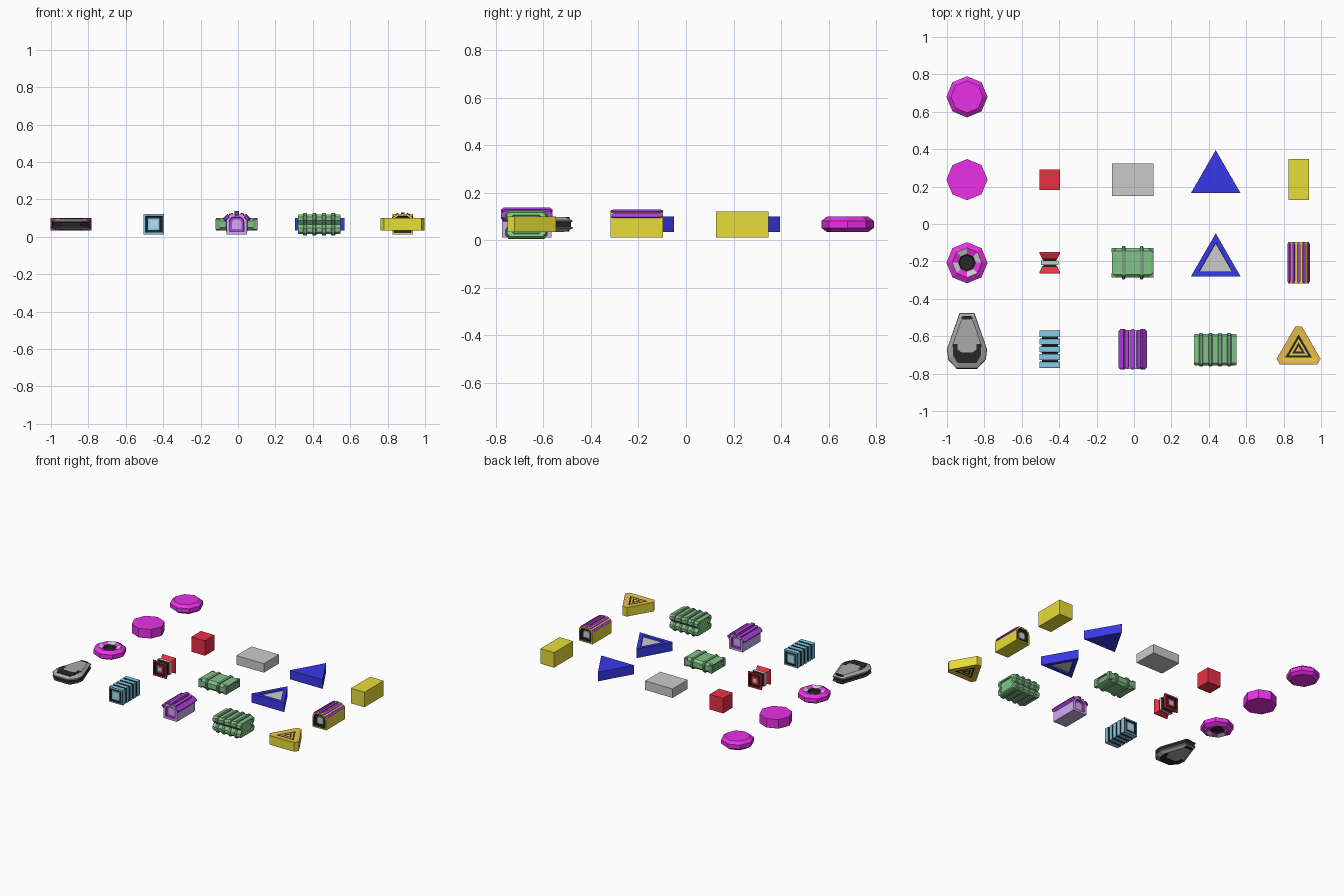
import bpy, bmesh
from math import sin, cos, pi, sqrt
from mathutils import Vector

if "Cube" in bpy.data.objects:
    bpy.data.objects.remove(bpy.data.objects["Cube"])

ZC = 0.067                                   # every piece is centred on this height
COL = [-0.893, -0.45, -0.007, 0.437, 0.88]
ROW = [0.68, 0.237, -0.207]
COLOURS = dict(
    magenta=(.82, .03, .8), black=(.02, .02, .02), grey=None, red=(.82, .03, .06),
    blue=(.04, .04, .8), yellow=(.8, .72, .04), purple=(.45, .05, .75),
    lavender=(.62, .42, .85), green=(.22, .55, .24), dkgreen=(.2, .38, .22),
    lime=(.25, .75, .25), cyan=(.22, .6, .82), pale=(.5, .72, .85), orange=(.88, .42, .1),
    amber=(.8, .58, .05), dark=(.17, .17, .17), mid=(.4, .4, .4))


def mat(name):
    m = bpy.data.materials.get(name)
    if m is None:
        m = bpy.data.materials.new(name)
        c = COLOURS[name] or (.7, .7, .7)
        m.diffuse_color = (*c, 1)
        m.use_nodes = True
        m.node_tree.nodes["Principled BSDF"].inputs["Base Color"].default_value = m.diffuse_color
    return m


def place(axis, u, v, t):
    return {'x': (t, u, v), 'y': (u, t, v), 'z': (u, v, t)}[axis]


def loft(name, centre, axis, profile, half, cap):
    """Mirrored loft. half = (scale or profile, offset, band colour), middle outward."""
    rings = [(s, -t) for s, t, _ in reversed(half)] + [(s, t) for s, t, _ in half]
    inner = [c for _, _, c in half]
    bands = list(reversed(inner[1:])) + inner
    bm, slots, verts = bmesh.new(), [], []

    def slot(c):
        if c not in slots:
            slots.append(c)
        return slots.index(c)
    for s, t in rings:
        pts = s if isinstance(s, list) else [(u * s, v * s) for u, v in profile]
        verts.append([bm.verts.new(place(axis, u, v, t)) for u, v in pts])
    n = len(verts[0])
    for k, c in enumerate(bands):
        for i in range(n):
            j = (i + 1) % n
            f = bm.faces.new((verts[k][i], verts[k][j], verts[k + 1][j], verts[k + 1][i]))
            f.material_index = slot(c if isinstance(c, str) else c[i % len(c)])
    for r in (verts[0], verts[-1]):
        bm.faces.new(r).material_index = slot(cap)
    bmesh.ops.recalc_face_normals(bm, faces=bm.faces)
    me = bpy.data.meshes.new(name)
    bm.to_mesh(me)
    bm.free()
    for c in slots:
        me.materials.append(mat(c))
    ob = bpy.data.objects.new(name, me)
    ob.location = (*centre, ZC)
    bpy.context.collection.objects.link(ob)
    return ob


def ngon(n, r=1.0, phase=0.0):
    return [(r * cos(phase + 2 * pi * i / n), r * sin(phase + 2 * pi * i / n)) for i in range(n)]


def rect(a, b):
    return [(-a, -b), (a, -b), (a, b), (-a, b)]


def chamfer(a, b, c):
    return [(-a + c, -b), (a - c, -b), (a, -b + c), (a, b - c),
            (a - c, b), (-a + c, b), (-a, b - c), (-a, -b + c)]


def mirrored(pts):
    return pts + [(-x, y) for x, y in reversed(pts)]


# --- plain blanks ---
OCT, TRI = ngon(8, .11), ngon(3, .153, pi / 2)
loft('bevelled_octagon', (COL[0], ROW[0]), 'z', OCT,
     [(1, .015, 'magenta'), (.78, .033, 'magenta')], 'magenta')
loft('octagon_block', (COL[0], ROW[1]), 'z', OCT, [(1, .033, 'magenta')], 'magenta')
loft('cube_block', (COL[1], ROW[1]), 'y', rect(.055, .055), [(1, .055, 'red')], 'red')
loft('grey_block', (COL[2], ROW[1]), 'z', rect(.111, .087), [(1, .033, 'grey')], 'grey')
loft('triangle_block', (COL[3], .242), 'z', TRI, [(1, .033, 'blue')], 'blue')
loft('yellow_block', (COL[4], ROW[1]), 'y', rect(.055, .055), [(1, .11, 'yellow')], 'yellow')

# --- octagon pod with recessed hub ---
loft('octagon_pod', (COL[0], ROW[2]), 'z', OCT,
     [(1, .015, 'magenta'), (.72, .033, 'magenta'), (.42, .022, ['grey', 'magenta']),
      (.36, .012, 'black')], 'black')

# --- grey hull with black markings ---
HULL, HC = mirrored([(.055, -.148), (.1, -.1), (.108, -.045), (.04, .15)]), (COL[0], -.626)
loft('hull', HC, 'z', HULL,
     [(.95, .01, 'black'), (1, .012, 'dark'), (.98, .018, 'dark'), (.75, .032, 'mid')], 'mid')
loft('hull_nose_marking', HC, 'z',
     mirrored([(.018, .095), (.03, .112), (.03, .13), (.015, .135)]), [(1, .031, 'black')], 'black')
loft('hull_rear_marking', HC, 'z',
     mirrored([(.05, -.118), (.075, -.075), (.075, -.015), (.05, -.015), (.05, -.045), (.03, -.06)]),
     [(1, .033, 'black')], 'black')

# --- red spool ---
loft('red_spool', (COL[1], ROW[2]), 'y', rect(.055, .055),
     [(.85, .012, 'grey'), (.6, .012, 'black'), (.75, .022, 'black'), (1, .05, 'red'),
      (1, .057, 'red'), (.8, .057, 'red'), (.75, .048, 'black'), (.5, .048, 'black'),
      (.45, .054, 'red'), (.25, .054, 'red')], 'grey')

# --- cyan ribbed stack: five plates split by black grooves ---
half = [(1, .015, 'cyan')]
for k in (1, 2):
    a, b = .041 * k - .015, .041 * k + .015
    half += [(.78, a - .009, 'black'), (.78, a - .002, 'black'), (1, a, 'black'), (1, b, 'cyan')]
half += [(1, .1, 'black'), (.82, .1, 'cyan'), (.78, .094, 'black'), (.58, .094, 'black'),
         (.55, .099, 'cyan'), (.4, .099, 'cyan')]
loft('cyan_stack', (COL[1], -.67), 'y', rect(.055, .055), half, 'pale')

# --- small green crate ---
C = (COL[2], ROW[2])
loft('green_crate', C, 'x', chamfer(.078, .034, .016),
     [(1, .1, 'green'), (.85, .111, 'green'), (.65, .111, 'green'), (.6, .103, 'dkgreen')], 'dkgreen')
for sx in (-1, 1):
    loft('crate_rib', (C[0] + sx * .048, C[1]), 'x', chamfer(.089, .041, .02),
         [(1, .005, 'dkgreen'), (.95, .009, 'dkgreen')], 'dkgreen')
    for sy in (-1, 1):
        loft('crate_corner', (C[0] + sx * .1, C[1] + sy * .067), 'z', rect(.012, .012),
             [(1, .029, 'dkgreen')], 'dkgreen')

# --- large waisted green container ---
C = (COL[3] - .003, -.672)
WAIST = mirrored([(.072, -.053), (.085, -.04), (.085, -.02), (.068, 0),
                  (.085, .02), (.085, .04), (.072, .053)])
loft('green_container', C, 'x', WAIST,
     [(1, .106, 'green'), (.95, .113, 'lime'), (.75, .113, 'lime'), (.7, .103, 'dkgreen')], 'green')
for dx in (-.075, -.026, .026, .075):
    loft('container_rib', (C[0] + dx, C[1]), 'x', [(u * 1.05, v * 1.15) for u, v in WAIST],
         [(1, .007, 'dkgreen'), (.95, .011, 'dkgreen')], 'dkgreen')

# --- framed blue triangle ---
loft('framed_triangle', (COL[3], -.203), 'z', TRI,
     [(1, .033, 'blue'), (.67, .033, 'blue'), (.65, .022, 'blue')], 'grey')

# --- arched huts: body, inset ends and roof ridges ---
ARCH = mirrored([(.055, -.055), (.055, .022), (.047, .042), (.028, .054)])


def bar(name, c, x, z, w, h, length, tilt, colour):
    b = loft(name, c, 'y', rect(w, h), [(1, length - .012, colour), (.5, length, colour)], colour)
    b.location += Vector((x, 0, z))
    b.rotation_euler.y = tilt


C = (COL[2], -.67)
loft('lavender_hut', C, 'y', ARCH,
     [(1, .095, ['lavender', 'lavender', 'purple', 'lavender', 'purple', 'lavender',
                 'lavender', 'lavender']), (1, .104, 'lavender'), (.72, .104, 'lavender'),
      (.68, .09, 'purple'), (.45, .09, 'purple')], 'lavender')
bar('hut_ridge', C, 0, .056, .012, .014, .109, 0, 'purple')
for s in (-1, 1):
    bar('hut_shoulder', C, s * .054, .034, .019, .012, .109, s * pi / 4, 'purple')
    bar('hut_roof_strip', C, s * .03, .053, .01, .006, .104, s * .3, 'purple')

C = (COL[4], ROW[2])
loft('yellow_hut', C, 'y', ARCH,
     [(1, .11, 'yellow'), (.82, .11, 'yellow'), (.78, .095, 'black'), (.45, .095, 'black'),
      (.42, .1, 'grey')], 'grey')
bar('yellow_hut_ridge', C, 0, .054, .009, .009, .11, 0, 'purple')
for s in (-1, 1):
    bar('yellow_hut_strip', C, s * .028, .051, .008, .008, .11, s * .5, 'purple')
    bar('yellow_hut_side_strip', C, s * .049, .035, .01, .007, .11, s * 1.0, 'purple')


# --- orange sign wedge: cut-corner triangle with nested rings ---
def cut_triangle(r, cut):
    t, f, pts = ngon(3, r, pi / 2), cut / (r * sqrt(3)), []
    for i in range(3):
        p = Vector(t[i])
        for q in (t[i - 1], t[(i + 1) % 3]):
            pts.append(tuple(p.lerp(Vector(q), f)))
    return pts


sign = [(r, .033 if r > .1 else .03, col, cut) for r, col, cut in
        [(.156, 'yellow', .035), (.13, 'orange', .022), (.083, 'amber', .002), (.06, 'black', .002),
         (.04, 'amber', .002), (.02, 'black', .002)]]
loft('sign_wedge', (COL[4], -.673), 'z', None,
     [(cut_triangle(r, cut), z, col) for r, z, col, cut in sign], 'amber')
